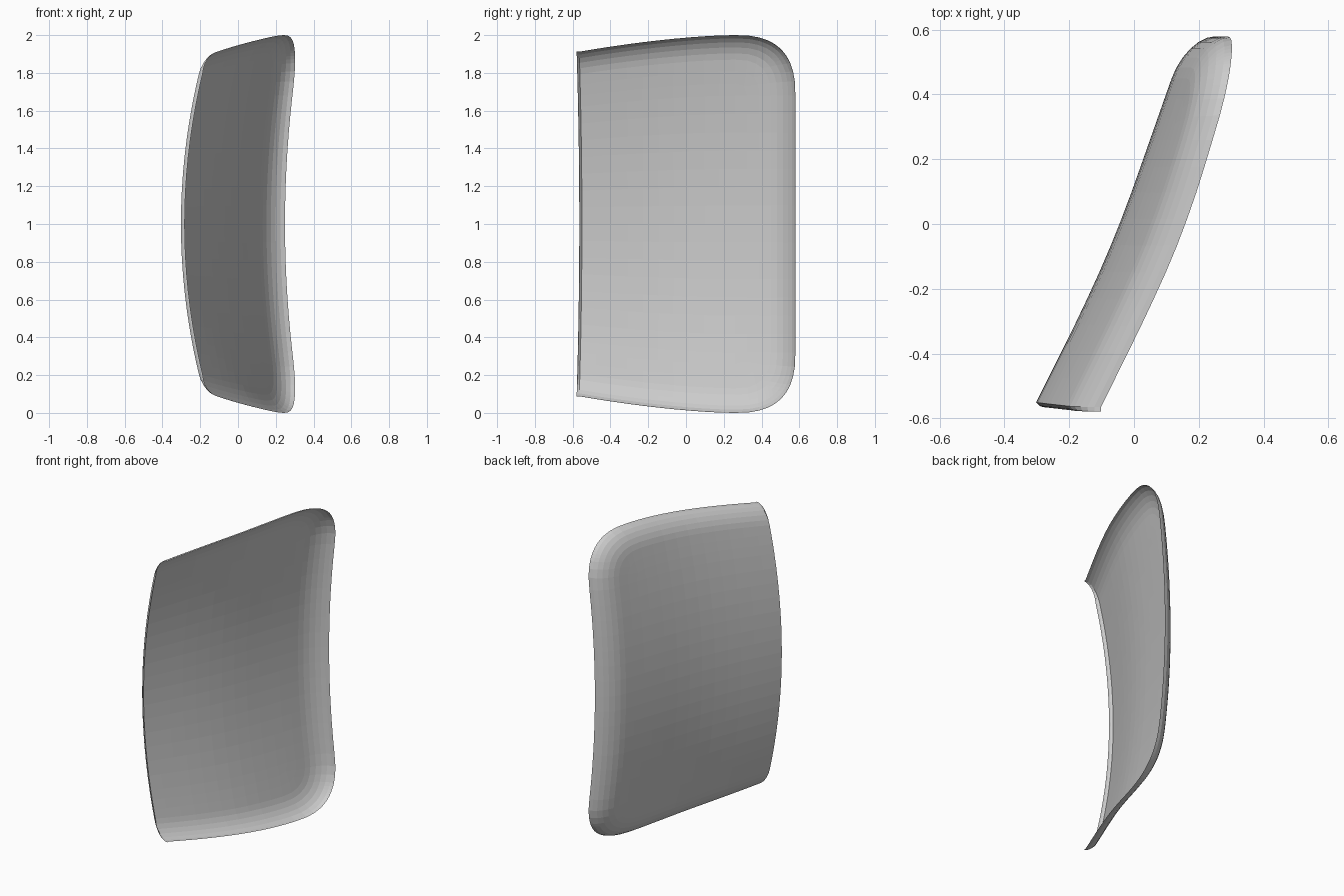
import bpy, bmesh
from math import sin, cos, pi, sqrt, radians

if "Cube" in bpy.data.objects:
    bpy.data.objects.remove(bpy.data.objects["Cube"])

R, RIM = 0.32, 0.13            # corner radius, rolled rim width
YF, YB = -0.55, 0.58           # front and back limits
SQ = 0.78                      # corner exponent: below 1 is squarer than a circle


def lerp_table(pts, t):
    for (a, p), (b, q) in zip(pts, pts[1:]):
        if t <= b or b == pts[-1][0]:
            return p + (q - p) * (t - a) / (b - a)


def smooth(pts, t):
    return sum(lerp_table(pts, t + k * 0.06) for k in (-2, -1, 0, 1, 2)) / 5


CENTRE = [(-0.58, -0.317), (-0.23, -0.142), (0.0, -0.042), (0.39, 0.095), (0.58, 0.162)]
BOW = [(-0.58, 0.125), (0.0, 0.13), (0.35, 0.115), (0.58, 0.085)]


def point(y, z, lip):
    """Map flat panel coordinates (z in -1..1) to the curved, rimmed panel."""
    i = max(0.0, (y - (YB - R)) / R)
    j = max(0.0, (abs(z) - (1 - R)) / R)
    m = max(i, j)
    phi = 0.0
    if m > 0:                   # square corner to round corner
        phi = pi / 4 * j / i if i >= j else pi / 2 - pi / 4 * i / j
        if i > 0:
            y = YB - R + R * m * max(0.0, cos(phi)) ** SQ
        if j > 0:
            z = (1 if z > 0 else -1) * (1 - R + R * m * max(0.0, sin(phi)) ** SQ)
    q = max(0.0, 1 - R * (1 - m) / RIM)
    depth = 0.075 + 0.012 * cos(phi)
    fold = depth * (1 - sqrt(max(0.0, 1 - q * q)))
    half = 1 - 0.093 * (max(0.0, 0.25 - y) / 0.83) ** 1.6
    x = smooth(CENTRE, y) + smooth(BOW, y) * z * z + fold
    front = max(0.0, -y / 0.58)
    x += lip * 0.02 * (1 - q)
    y -= (1 - sqrt(1 - lip * lip) if lip > 1 else sin(lip * pi / 2)) * 0.014
    y -= front * 0.015 * z * z
    return x, y, 1 + z * half


# sample positions: even over the panel, dense over the rolled rim
rim = [1 - RIM / R * (1 - sin(radians(a))) for a in (0, 15, 30, 45, 60, 75, 90)]
corner = [0.0, 0.2, 0.4] + rim
ys = [(YF, 1.0), (YF, 0.5), (YF, 0.0)]
ys += [(YF + (YB - R - YF) * k / 10, 0) for k in range(1, 10)]
ys += [(YB - R + R * c, 0) for c in corner]
top = [1 - R + R * c for c in corner]
zs = [-t for t in reversed(top)]
zs += [-(1 - R) + 2 * (1 - R) * k / 14 for k in range(1, 14)] + top

# curved panel
bm = bmesh.new()
grid = [[bm.verts.new(point(y, z, lip)) for z in zs] for y, lip in ys]
for a, b in zip(grid, grid[1:]):
    for k in range(len(zs) - 1):
        bm.faces.new((a[k], a[k + 1], b[k + 1], b[k]))
bmesh.ops.remove_doubles(bm, verts=bm.verts, dist=0.0001)

# centre on the origin and stand on the ground
for ax in (0, 1, 2):
    vals = [v.co[ax] for v in bm.verts]
    shift = min(vals) if ax == 2 else (min(vals) + max(vals)) / 2
    for v in bm.verts:
        v.co[ax] -= shift
bm.normal_update()
if sum(f.normal.x for f in bm.faces) > 0:
    bmesh.ops.reverse_faces(bm, faces=bm.faces)

mesh = bpy.data.meshes.new("curved_panel")
bm.to_mesh(mesh)
bm.free()
obj = bpy.data.objects.new("curved_panel", mesh)
bpy.context.collection.objects.link(obj)
